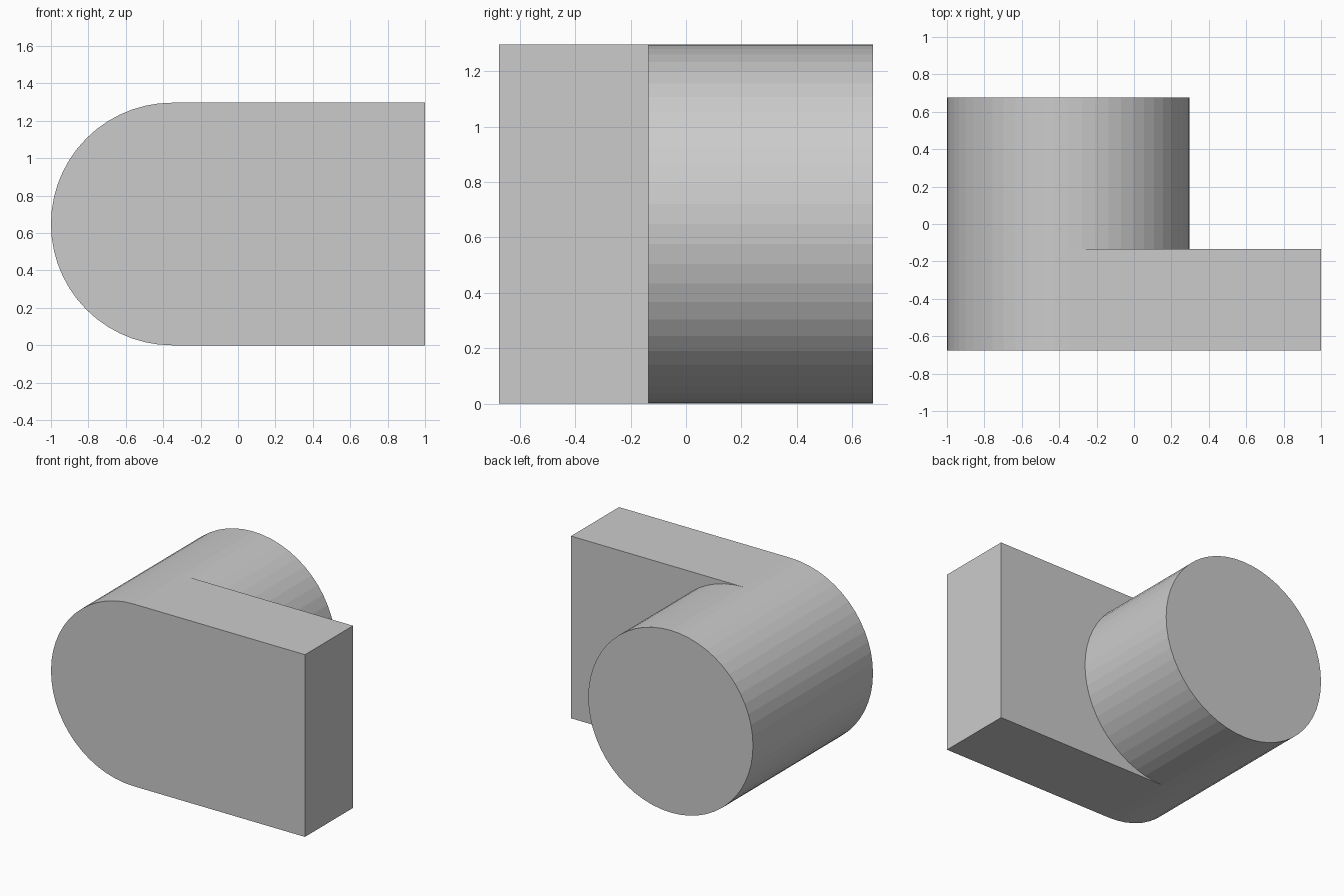
import bpy, bmesh
from math import sin, cos, tau

if "Cube" in bpy.data.objects:
    bpy.data.objects.remove(bpy.data.objects["Cube"])

N = 56                       # sides of the round boss
R = 0.6485                   # boss radius
CX, CZ = -1 + R, R           # boss axis
Y0, Y1, Y2 = -0.675, -0.135, 0.675   # front, plate back, boss back

bm = bmesh.new()


def point(i, y):
    a = tau * i / N
    return bm.verts.new((CX + R * cos(a), y, CZ + R * sin(a)))


left = range(N // 4, 3 * N // 4 + 1)          # top round to bottom, left side
mid = [point(i, Y1) for i in range(N)]
back = [point(i, Y2) for i in range(N)]
front = [point(i, Y0) for i in left]

# plate corners on the right: bottom, top at front and at plate back
fb, ft = [bm.verts.new((1, Y0, z)) for z in (0, 2 * R)]
mb, mt = [bm.verts.new((1, Y1, z)) for z in (0, 2 * R)]

# round boss wall and back cap
for i in range(N):
    j = (i + 1) % N
    bm.faces.new((mid[i], mid[j], back[j], back[i]))
bm.faces.new(back)

# plate rim: rounded left end and three straight sides
front_loop = front + [fb, ft]
mid_loop = [mid[i] for i in left] + [mb, mt]
for k in range(len(front_loop)):
    n = (k + 1) % len(front_loop)
    bm.faces.new((front_loop[k], front_loop[n], mid_loop[n], mid_loop[k]))

# plate front, and plate back around the boss
bm.faces.new(front_loop)
right = [mid[i % N] for i in range(3 * N // 4, N + N // 4 + 1)]
bm.faces.new(right + [mt, mb])

bmesh.ops.recalc_face_normals(bm, faces=bm.faces)
bmesh.ops.triangulate(bm, faces=[f for f in bm.faces if len(f.verts) > 4])

mesh = bpy.data.meshes.new("plate_with_round_boss")
bm.to_mesh(mesh)
bm.free()
obj = bpy.data.objects.new("plate_with_round_boss", mesh)
bpy.context.collection.objects.link(obj)
